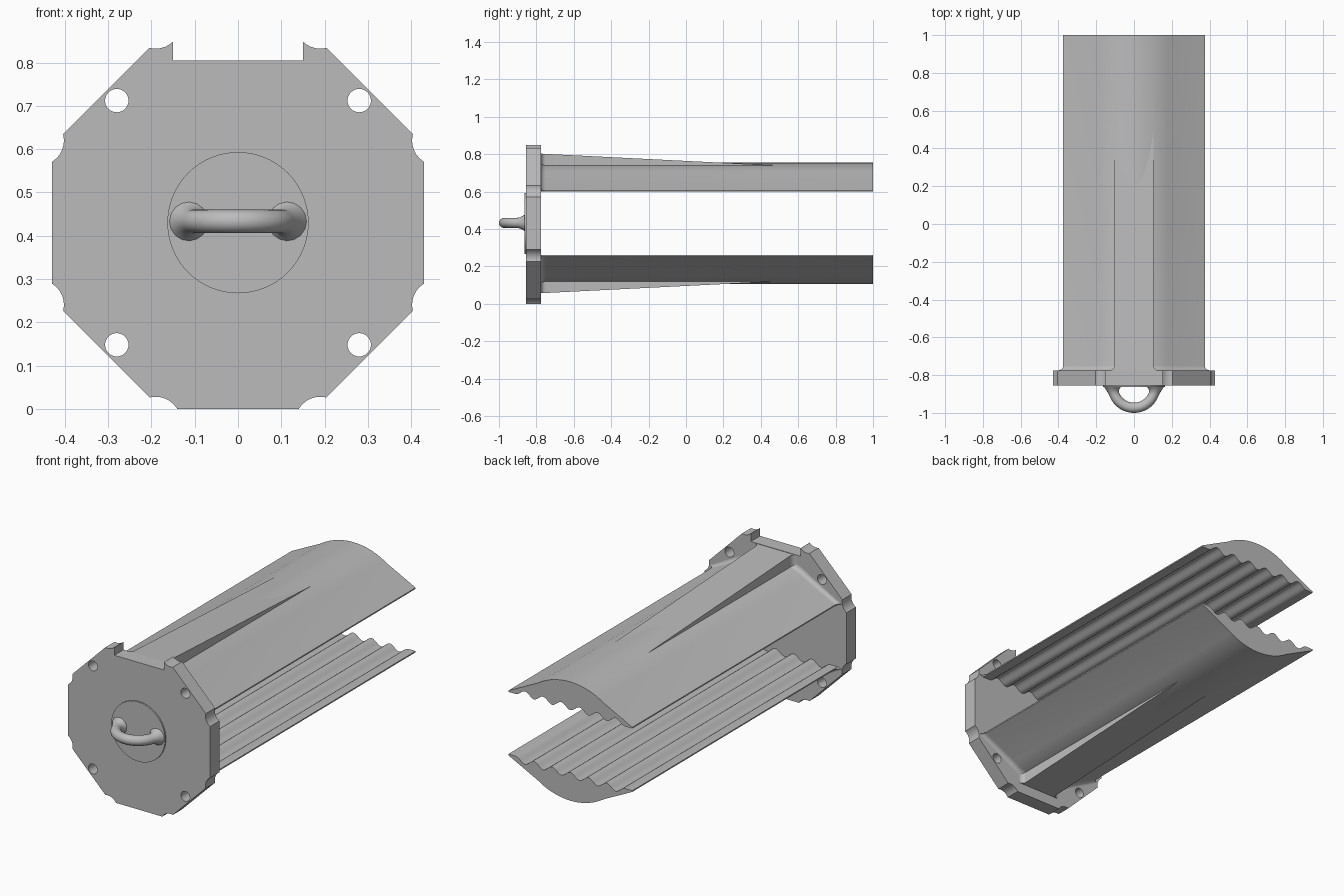
import bpy, bmesh, math
from mathutils import Matrix, Vector

if "Cube" in bpy.data.objects:
    bpy.data.objects.remove(bpy.data.objects["Cube"], do_unlink=True)

MID = 0.43       # height of the centre axis
BACK = -0.775    # rear face of the end plate

grey = bpy.data.materials.new("plain grey")
grey.use_nodes = True
grey.diffuse_color = (0.5, 0.5, 0.5, 1)
grey.node_tree.nodes["Principled BSDF"].inputs["Base Color"].default_value = grey.diffuse_color


def finish(name, bm):
    bmesh.ops.recalc_face_normals(bm, faces=bm.faces)
    mesh = bpy.data.meshes.new(name)
    bm.to_mesh(mesh)
    bm.free()
    ob = bpy.data.objects.new(name, mesh)
    bpy.context.collection.objects.link(ob)
    mesh.materials.append(grey)
    return ob


def smooth(ob, degrees=30):
    bpy.ops.object.select_all(action='DESELECT')
    ob.select_set(True)
    bpy.context.view_layer.objects.active = ob
    bpy.ops.object.shade_smooth_by_angle(angle=math.radians(degrees))


def add_cylinder(bm, x, z, radius, y0, y1, sides=32, turn=0.0):
    place = (Matrix.Translation((x, (y0 + y1) / 2, z))
             @ Matrix.Rotation(math.pi / 2, 4, 'X') @ Matrix.Rotation(turn, 4, 'Z'))
    bmesh.ops.create_cone(bm, cap_ends=True, segments=sides, radius1=radius,
                          radius2=radius, depth=y1 - y0, matrix=place)


def cut(target, cutter):
    mod = target.modifiers.new("cut", 'BOOLEAN')
    mod.operation, mod.solver, mod.object = 'DIFFERENCE', 'EXACT', cutter
    bpy.context.view_layer.objects.active = target
    bpy.ops.object.modifier_apply(modifier=mod.name)
    bpy.data.objects.remove(cutter, do_unlink=True)


def loft(name, rings):
    """Skin a list of closed rings and cap both ends."""
    bm = bmesh.new()
    loops = [[bm.verts.new(p) for p in ring] for ring in rings]
    n = len(loops[0])
    for a, b in zip(loops, loops[1:]):
        for i in range(n):
            j = (i + 1) % n
            bm.faces.new((a[i], a[j], b[j], b[i]))
    bm.faces.new(loops[0])
    bm.faces.new(loops[-1])
    return finish(name, bm)


# Octagonal end plate with scalloped corners, bolt holes and a top notch
bm = bmesh.new()
add_cylinder(bm, 0, MID, MID / math.cos(math.pi / 8), -0.855, BACK, 8, math.pi / 8)
plate = finish("end_plate", bm)
bm = bmesh.new()
for sx in (-1, 1):
    for sz in (-1, 1):
        add_cylinder(bm, sx * 0.19, MID + sz * 0.46, 0.058, -0.9, -0.7)
        add_cylinder(bm, sx * 0.46, MID + sz * 0.19, 0.058, -0.9, -0.7)
        add_cylinder(bm, sx * 0.28, MID + sz * 0.282, 0.027, -0.9, -0.7)
cut(plate, finish("round_cutter", bm))
bm = bmesh.new()
bmesh.ops.create_cube(bm, size=1, matrix=Matrix.Translation((0, -0.8, 0.905))
                      @ Matrix.Diagonal((0.3, 0.3, 0.2, 1)))
cut(plate, finish("notch_cutter", bm))
smooth(plate)

# Round boss on the front of the plate
bm = bmesh.new()
add_cylinder(bm, 0, MID, 0.163, -0.863, -0.85, 64)
smooth(finish("front_boss", bm))

# Loop handle whose ends flare into the boss
curve = bpy.data.curves.new("handle", 'CURVE')
curve.dimensions = '3D'
curve.bevel_depth = 0.027
curve.bevel_resolution = 6
curve.use_fill_caps = True
spline = curve.splines.new('POLY')
STEPS = 40
spline.points.add(STEPS)
for i, point in enumerate(spline.points):
    a = math.pi * i / STEPS
    reach = math.sin(a)
    point.co = (0.112 * math.cos(a), -0.86 - 0.113 * reach, MID + 0.003, 1)
    point.radius = 1 + 0.75 * max(0, 1 - reach / 0.4) ** 2
handle = bpy.data.objects.new("handle", curve)
bpy.context.collection.objects.link(handle)
bpy.ops.object.select_all(action='DESELECT')
handle.select_set(True)
bpy.context.view_layer.objects.active = handle
bpy.ops.object.convert(target='MESH')
handle = bpy.context.object
handle.data.materials.clear()
handle.data.materials.append(grey)
smooth(handle, 60)


# Rail cross-section: arched outside with straight wings, rippled inside
def arch(x):
    return 0.395 + math.sqrt(0.36 ** 2 - x * x)


def ripple(x):
    return 0.6 + 0.015 * (1 - math.cos(math.tau * x / 0.11))


outer = [(0.375, 0.607)]
outer += [(0.2 - 0.02 * i, arch(0.2 - 0.02 * i)) for i in range(21)]
outer += [(-0.375, 0.607)]
inner = [(-0.375, 0.6)]
inner += [(-0.275 + 0.055 * (i / 5 - 1), ripple(-0.275 + 0.055 * (i / 5 - 1))) for i in range(61)]
inner += [(0.375, 0.6)]


def rail_ring(y, flare, flip):
    grown = [(x * (1 + flare / 0.375), 0.6 + (z - 0.6) * (1 + flare / 0.155)) for x, z in outer]
    return [Vector((x, y, MID + flip * (z - MID))) for x, z in grown + inner]


def wedge_ring(y, half, flip):
    top = 0.803 - 0.05 * (y - BACK)
    corners = ((half, 0.69), (half, top), (-half, top), (-half, 0.69))
    return [Vector((x, y, MID + flip * (z - MID))) for x, z in corners]


# Fillet against the plate: distance from the plate and outward growth
R = 0.026
fillet = [(R * math.sin(k * math.pi / 10), R * (1 - math.cos(k * math.pi / 10))) for k in range(6)]
fillet = [(BACK + R - s, g) for s, g in reversed(fillet)]

for label, flip in (("upper", 1), ("lower", -1)):
    rail = loft(label + "_rail", [rail_ring(y, g, flip) for y, g in fillet]
                + [rail_ring(1.0, 0, flip)])
    smooth(rail)
    # Tapered rib that sinks into the arch towards the free end
    rib = loft(label + "_tapered_rib", [wedge_ring(y, 0.103 + g, flip) for y, g in fillet]
               + [wedge_ring(0.5, 0.103, flip)])
    smooth(rib)
